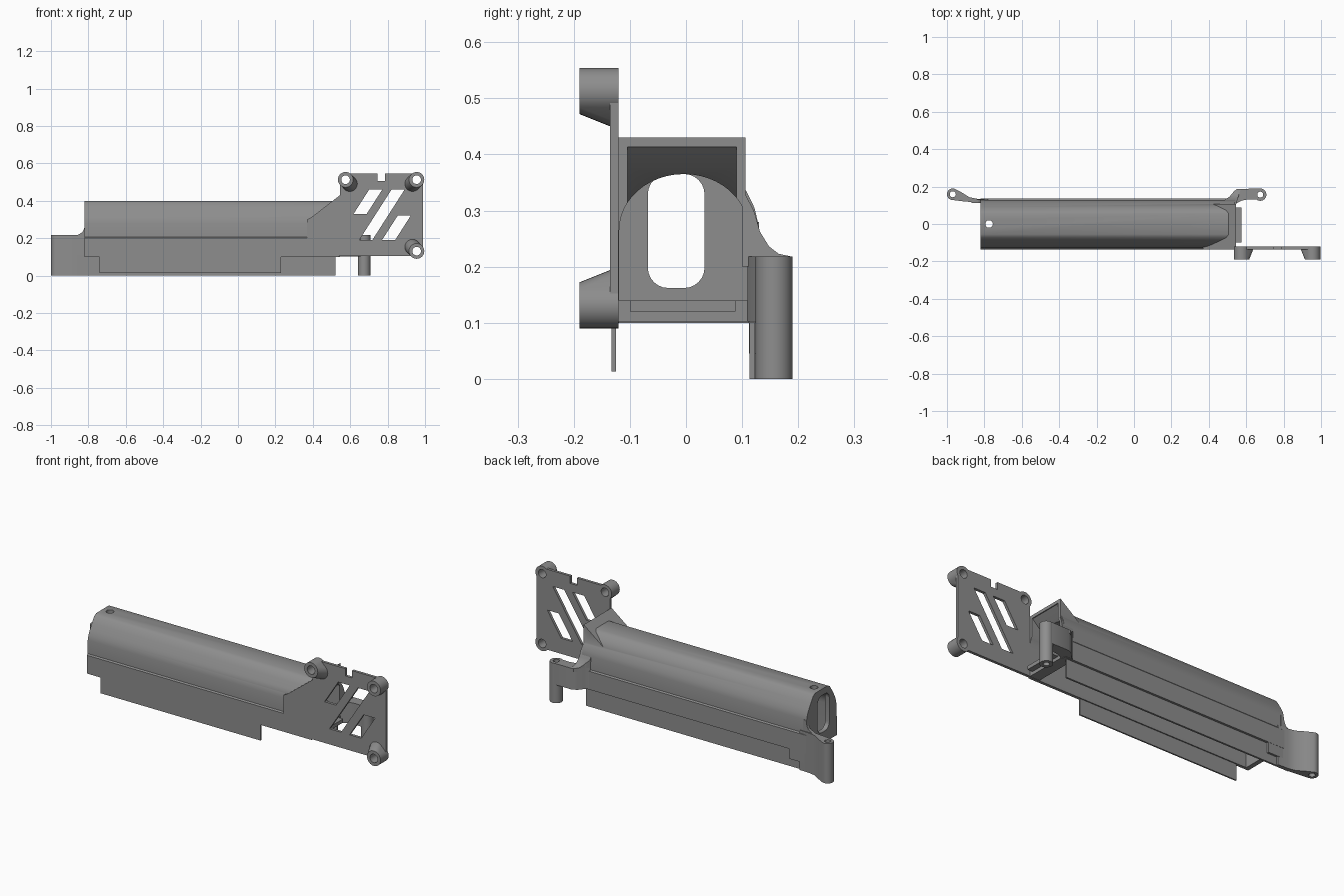
import bpy, bmesh, math
from mathutils import Vector

if "Cube" in bpy.data.objects:
    bpy.data.objects.remove(bpy.data.objects["Cube"])

grey = bpy.data.materials.new("matte_grey")
grey.diffuse_color = (0.27, 0.27, 0.27, 1)
grey.use_nodes = True
grey.node_tree.nodes["Principled BSDF"].inputs["Base Color"].default_value = grey.diffuse_color


def add_object(name, bm):
    bmesh.ops.recalc_face_normals(bm, faces=bm.faces)
    me = bpy.data.meshes.new(name)
    bm.to_mesh(me)
    bm.free()
    me.materials.append(grey)
    ob = bpy.data.objects.new(name, me)
    bpy.context.collection.objects.link(ob)
    return ob


def prism(name, pts, axis, lo, hi):
    """Extrude a 2D outline along an axis (outline in the other two axes, in order)."""
    def place(p, d):
        c = list(p)
        c.insert("xyz".index(axis), d)
        return c
    bm = bmesh.new()
    a = [bm.verts.new(place(p, lo)) for p in pts]
    b = [bm.verts.new(place(p, hi)) for p in pts]
    bm.faces.new(a)
    bm.faces.new(b[::-1])
    for i in range(len(pts)):
        j = (i + 1) % len(pts)
        bm.faces.new((a[i], a[j], b[j], b[i]))
    return add_object(name, bm)


def box(name, x0, x1, y0, y1, z0, z1):
    return prism(name, [(x0, y0), (x1, y0), (x1, y1), (x0, y1)], "z", z0, z1)


def circle(cx, cy, r, n=32):
    return [(cx + r * math.cos(i * math.tau / n), cy + r * math.sin(i * math.tau / n))
            for i in range(n)]


def boolean(ob, other, op="DIFFERENCE"):
    mod = ob.modifiers.new(op, "BOOLEAN")
    mod.operation, mod.solver, mod.object = op, "EXACT", other
    bpy.context.view_layer.objects.active = ob
    bpy.ops.object.modifier_apply(modifier=mod.name)
    bpy.data.objects.remove(other)


def smooth(ob, angle=35):
    bpy.ops.object.select_all(action="DESELECT")
    ob.select_set(True)
    bpy.context.view_layer.objects.active = ob
    bpy.ops.object.shade_smooth_by_angle(angle=math.radians(angle))


# Arched cover with a flared square mouth
half = [(0.135, 0.1), (0.135, 0.2), (0.129, 0.207), (0.128, 0.28), (0.122, 0.305),
        (0.11, 0.33), (0.092, 0.36), (0.072, 0.39), (0.055, 0.4)]
cover = prism("cover", half + [(-y, z) for y, z in half[::-1]], "x", -0.82, 0.54)
boolean(cover, prism("flare", [(0.35, 0.1), (0.35, 0.29), (0.39, 0.31), (0.50, 0.395),
                               (0.545, 0.43), (0.545, 0.1)], "y", -0.121, 0.106), "UNION")

# Hollow channel, mouth and end slot
arch = [(0.115 * math.cos(t), 0.265 + 0.1 * math.sin(t))
        for t in (math.pi * i / 24 for i in range(25))]
arch = [(y - 0.004, z) for y, z in arch]
boolean(cover, prism("channel", arch + [(-0.119, 0), (0.111, 0)], "x", -0.795, 0.7))
boolean(cover, prism("mouth", [(0.40, 0.15), (0.40, 0.295), (0.50, 0.375), (0.54, 0.413),
                               (0.6, 0.413), (0.6, 0.15)], "y", -0.104, 0.09))
r = 0.036
slot = []
for cy, cz, a0 in ((-0.003, 0.329, 0), (-0.032, 0.329, 90),
                   (-0.032, 0.198, 180), (-0.003, 0.198, 270)):
    slot += [(cy + r * math.cos(math.radians(a0 + 15 * k)),
              cz + r * math.sin(math.radians(a0 + 15 * k))) for k in range(7)]
boolean(cover, prism("end_slot", slot, "x", -0.9, -0.7))
boolean(cover, prism("top_hole", circle(-0.775, 0, 0.02), "z", 0.3, 0.5))
smooth(cover)

# Thin skirts under the long sides
box("front_skirt", -0.74, 0.23, -0.133, -0.125, 0.013, 0.11)
box("back_skirt", -0.86, 0.52, 0.113, 0.123, 0.0, 0.11)
box("skirt_block", -0.82, -0.72, 0.112, 0.134, 0.045, 0.11)

# Sill across the mouth with a tab
box("mouth_sill", 0.485, 0.545, -0.121, 0.111, 0.102, 0.14)
box("sill_tab", 0.54, 0.575, -0.1, 0.088, 0.12, 0.14)

# Side plate with a top notch and slanted windows
plate = prism("side_plate", [
    (0.37, 0.105), (0.955, 0.105), (0.99, 0.13), (0.99, 0.515), (0.955, 0.545),
    (0.785, 0.545), (0.785, 0.505), (0.745, 0.505), (0.745, 0.545), (0.575, 0.545),
    (0.545, 0.5), (0.545, 0.43), (0.50, 0.395), (0.39, 0.31), (0.37, 0.3)],
    "y", -0.135, -0.12)
for x, w, z0, z1 in ((0.618, 0.07, 0.33, 0.46), (0.648, 0.07, 0.19, 0.46),
                     (0.77, 0.07, 0.19, 0.322)):
    s = (z1 - z0) * 0.64
    boolean(plate, prism("window", [(x, z0), (x + w, z0), (x + w + s, z1), (x + s, z1)],
                         "y", -0.3, 0.0))

# Screw bosses, widening toward the plate
bosses = [(0.575, 0.513, 1, -1), (0.955, 0.513, -1, -1), (0.955, 0.131, -1, 1)]
for i, (bx, bz, sx, sz) in enumerate(bosses):
    bm = bmesh.new()
    for dx, dz, y in ((0, 0, -0.19), (0, 0, -0.12),
                      (sx * 0.022, sz * 0.022, -0.135), (sx * 0.022, sz * 0.022, -0.12)):
        for x, z in circle(bx + dx, bz + dz, 0.041):
            bm.verts.new((x, y, z))
    hull = bmesh.ops.convex_hull(bm, input=bm.verts)
    spare = {v for v in hull["geom_interior"] + hull["geom_unused"]
             if isinstance(v, bmesh.types.BMVert)}
    bmesh.ops.delete(bm, geom=list(spare), context="VERTS")
    boss = add_object("screw_boss_%d" % (i + 1), bm)
    boolean(boss, prism("hole", circle(bx, bz, 0.023), "y", -0.3, 0))
    smooth(boss)
    boolean(plate, prism("hole", circle(bx, bz, 0.023), "y", -0.3, 0))

# Arm and post behind the mouth
arm = prism("post_arm", [(0.48, 0.11), (0.49, 0.134), (0.51, 0.145), (0.535, 0.175),
                         (0.56, 0.188), (0.675, 0.189), (0.675, 0.13), (0.61, 0.132),
                         (0.575, 0.125), (0.545, 0.11)], "z", 0.102, 0.218)
boolean(arm, prism("hole", circle(0.675, 0.157, 0.016), "z", -1, 1))
smooth(arm)
root = prism("arm_root", [(0.47, 0.1), (0.49, 0.134), (0.51, 0.145), (0.535, 0.175),
                          (0.55, 0.187), (0.57, 0.187), (0.545, 0.1)], "z", 0.2, 0.34)
boolean(root, prism("fillet", [(0.09, 0.1), (0.09, 0.335), (0.105, 0.33), (0.121, 0.3),
                               (0.132, 0.262), (0.148, 0.236), (0.165, 0.223),
                               (0.188, 0.218), (0.188, 0.1)], "x", 0.4, 0.7), "INTERSECT")
smooth(root)
post = prism("post", circle(0.675, 0.157, 0.033), "z", 0, 0.218)
boolean(post, prism("hole", circle(0.675, 0.157, 0.016), "z", -1, 1))
smooth(post)

# Mounting lug at the closed end
cap = [(-0.969 + 0.031 * math.cos(math.radians(a)), 0.159 + 0.031 * math.sin(math.radians(a)))
       for a in range(60, 271, 15)]
lug = prism("end_lug", cap + [(-0.92, 0.122), (-0.82, 0.113), (-0.78, 0.113), (-0.78, 0.133),
                              (-0.84, 0.135), (-0.88, 0.143), (-0.92, 0.168)],
            "z", 0, 0.218)
boolean(lug, prism("hole", circle(-0.969, 0.159, 0.016), "z", -1, 1))
smooth(lug)
prism("lug_fillet", [(-0.87, 0.21), (-0.85, 0.221), (-0.832, 0.232), (-0.823, 0.25),
                     (-0.818, 0.28), (-0.80, 0.28), (-0.80, 0.21)], "y", 0.112, 0.13)
